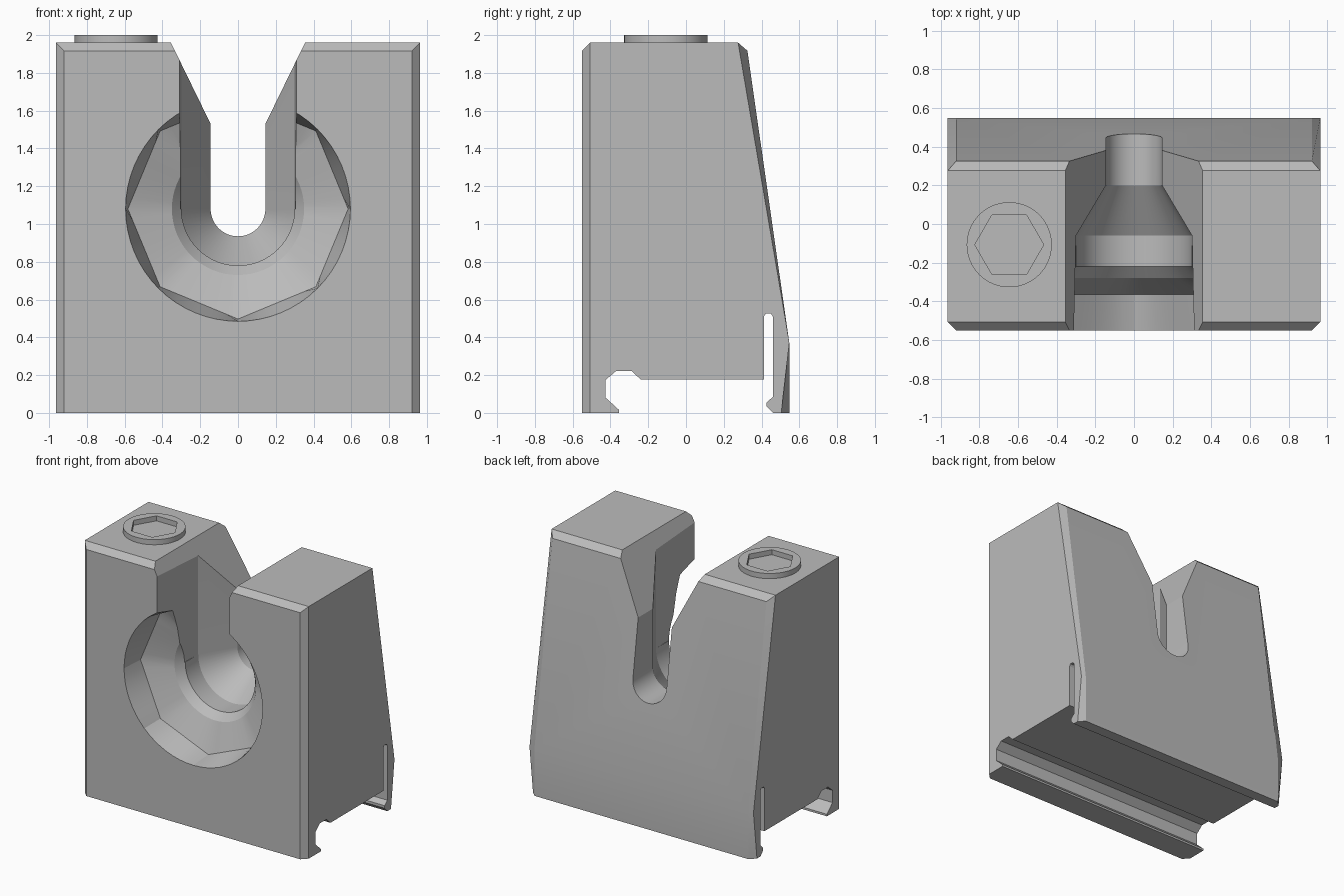
import bpy, bmesh, math
from mathutils import Vector

if "Cube" in bpy.data.objects:
    bpy.data.objects.remove(bpy.data.objects["Cube"])

grey = bpy.data.materials.new("plain_grey")
grey.diffuse_color = (0.5, 0.5, 0.5, 1)
grey.use_nodes = True
grey.node_tree.nodes["Principled BSDF"].inputs["Base Color"].default_value = grey.diffuse_color


def make(name, bm):
    bmesh.ops.recalc_face_normals(bm, faces=bm.faces)
    mesh = bpy.data.meshes.new(name)
    bm.to_mesh(mesh)
    bm.free()
    mesh.materials.append(grey)
    obj = bpy.data.objects.new(name, mesh)
    bpy.context.collection.objects.link(obj)
    return obj


def loft(rings):
    """Closed solid through rings that have equal point counts."""
    bm = bmesh.new()
    loops = [[bm.verts.new(p) for p in ring] for ring in rings]
    n = len(loops[0])
    for a, b in zip(loops, loops[1:]):
        for i in range(n):
            bm.faces.new((a[i], a[(i + 1) % n], b[(i + 1) % n], b[i]))
    bm.faces.new(loops[0])
    bm.faces.new(loops[-1])
    return bm


def cut(target, cutter):
    cutter.hide_render = True
    mod = target.modifiers.new("cut", 'BOOLEAN')
    mod.operation, mod.solver, mod.object = 'DIFFERENCE', 'EXACT', cutter
    bpy.context.view_layer.objects.active = target
    bpy.ops.object.modifier_apply(modifier=mod.name)
    bpy.data.objects.remove(cutter)


def ring(r, y, sides=64):
    """64 points on a circle, or on a polygon with fewer sides, across the bore."""
    pts = []
    for i in range(64):
        a = 2 * math.pi * i / 64
        step = 2 * math.pi / sides
        k = math.cos(step / 2) / math.cos(a % step - step / 2)
        pts.append((r * k * math.cos(a), y, 1.08 + r * k * math.sin(a)))
    return pts


def disc(x, y, z, r, n):
    return [(x + r * math.cos(2 * math.pi * i / n),
             y + r * math.sin(2 * math.pi * i / n), z) for i in range(n)]


# Body: side profile with the rail clip underneath, extruded across x
W = 0.963
profile = [(-0.55, 0), (-0.55, 1.96), (0.319, 1.96), (0.547, 0.37), (0.547, 0),
           (0.46, 0), (0.427, 0.035), (0.427, 0.055), (0.46, 0.085),
           (0.46, 0.51), (0.45, 0.525), (0.422, 0.525), (0.412, 0.51),
           (0.412, 0.177), (-0.24, 0.177), (-0.288, 0.222), (-0.37, 0.222),
           (-0.425, 0.175), (-0.425, 0.08), (-0.355, 0.016), (-0.355, 0)]
bm = loft([[(x, y, z) for y, z in profile] for x in (-W, W)])


def outer(v):
    return v.co.y < -0.54 or v.co.y > 0.54 or v.co.z > 1.9


# Chamfer the borders of the front and back faces
rim = []
for e in bm.edges:
    a, b = (v.co for v in e.verts)
    d = b - a
    if not all(outer(v) for v in e.verts):
        continue
    upright = abs(d.z) > 0.1
    top = abs(d.x) > 0.1 and a.z > 1.9
    if upright or top:
        rim.append(e)
bmesh.ops.bevel(bm, geom=rim, offset=0.043, offset_type='OFFSET',
                segments=1, affect='EDGES', clamp_overlap=False)
body = make("body", bm)

# Stepped bore: round mouth, eight-sided seat, tapered socket, narrow hole
cut(body, make("bore_cutter", loft([
    ring(0.596, -0.6), ring(0.595, -0.55), ring(0.583, -0.365, 8),
    ring(0.35, -0.28), ring(0.30, -0.22), ring(0.30, -0.06),
    ring(0.145, 0.20), ring(0.145, 0.7)])))

# Upright slot, wide in front and narrow at the back
half = [(0.312, -0.6), (0.30, -0.06), (0.145, 0.20), (0.145, 0.7)]
plan = half + [(-x, y) for x, y in reversed(half)]
cut(body, make("slot_cutter", loft([[(x, y, z) for x, y in plan] for z in (1.08, 2.2)])))

# Flared entry at the top of the slot
flare = [(0.145, 1.53), (0.455, 2.165), (-0.455, 2.165), (-0.145, 1.53)]
cut(body, make("flare_cutter", loft([[(x, y, z) for x, z in flare] for y in (-0.8, 0.8)])))

# Raised round boss with a hexagonal recess
cx, cy = -0.645, -0.107
boss = make("screw_boss", loft([disc(cx, cy, z, 0.22, 64) for z in (1.955, 2.0)]))
cut(boss, make("hex_cutter", loft([disc(cx, cy, z, 0.178, 6) for z in (1.961, 2.1)])))

for obj in (body, boss):
    bpy.ops.object.select_all(action='DESELECT')
    obj.select_set(True)
    bpy.context.view_layer.objects.active = obj
    bpy.ops.object.shade_smooth_by_angle(angle=math.radians(25))
